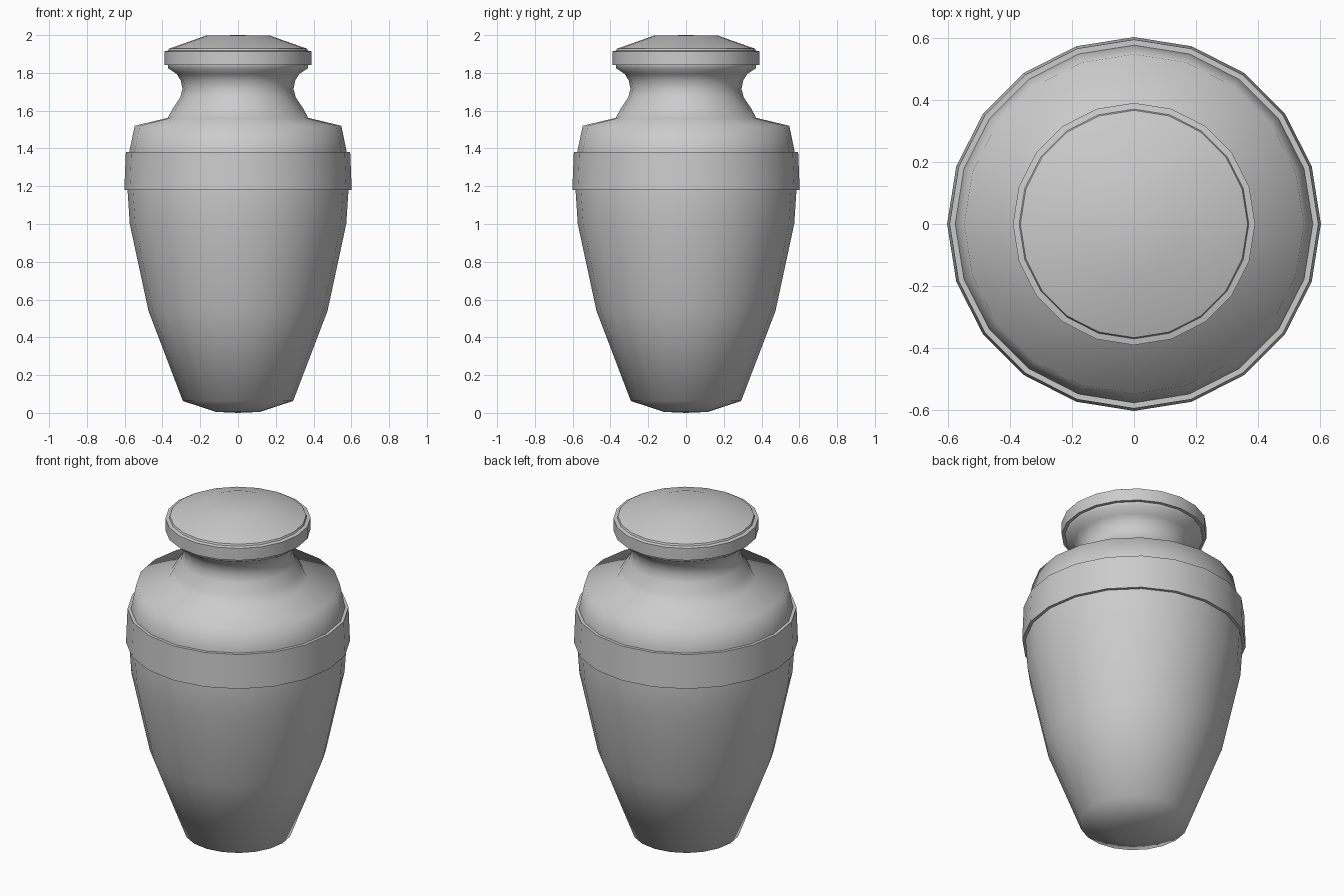
import bpy, bmesh, math

if "Cube" in bpy.data.objects:
    bpy.data.objects.remove(bpy.data.objects["Cube"])

SIDES = 20


def lathe(name, profile, smooth_angle, closed=False):
    """Revolve (radius, z) points, running upward on the outside, around z."""
    bm = bmesh.new()
    rings = []
    for r, z in profile:
        if r == 0:
            rings.append([bm.verts.new((0, 0, z))] * SIDES)
        else:
            rings.append([bm.verts.new((r * math.cos(2 * math.pi * i / SIDES),
                                        r * math.sin(2 * math.pi * i / SIDES), z))
                          for i in range(SIDES)])
    pairs = list(zip(rings, rings[1:]))
    if closed:
        pairs.append((rings[-1], rings[0]))
    for low, high in pairs:
        for i in range(SIDES):
            j = (i + 1) % SIDES
            corners = [low[i], low[j], high[j], high[i]]
            bm.faces.new(list(dict.fromkeys(corners)))
    bmesh.ops.recalc_face_normals(bm, faces=bm.faces)
    mesh = bpy.data.meshes.new(name)
    bm.to_mesh(mesh)
    bm.free()
    obj = bpy.data.objects.new(name, mesh)
    bpy.context.collection.objects.link(obj)
    bpy.ops.object.select_all(action='DESELECT')
    obj.select_set(True)
    bpy.context.view_layer.objects.active = obj
    bpy.ops.object.shade_smooth_by_angle(angle=math.radians(smooth_angle))
    return obj


# Tapered body, rounded shoulder and pinched neck
lathe("urn_body", [
    (0, 0.0), (0.115, 0.005), (0.292, 0.063), (0.474, 0.54), (0.573, 1.0),
    (0.585, 1.18), (0.576, 1.38), (0.547, 1.52), (0.372, 1.562),
    (0.343, 1.615), (0.306, 1.67), (0.294, 1.715), (0.303, 1.76),
    (0.325, 1.795), (0.37, 1.825), (0.372, 1.843), (0, 1.843)], 80)

# Raised band around the widest part
lathe("body_band", [
    (0.57, 1.18), (0.602, 1.18), (0.594, 1.38), (0.56, 1.38)], 40, closed=True)

# Lid with a straight rim and a shallow domed top
lathe("lid", [
    (0, 1.843), (0.39, 1.843), (0.39, 1.914), (0.37, 1.918),
    (0.366, 1.928), (0.17, 1.997), (0, 2.0)], 40)
